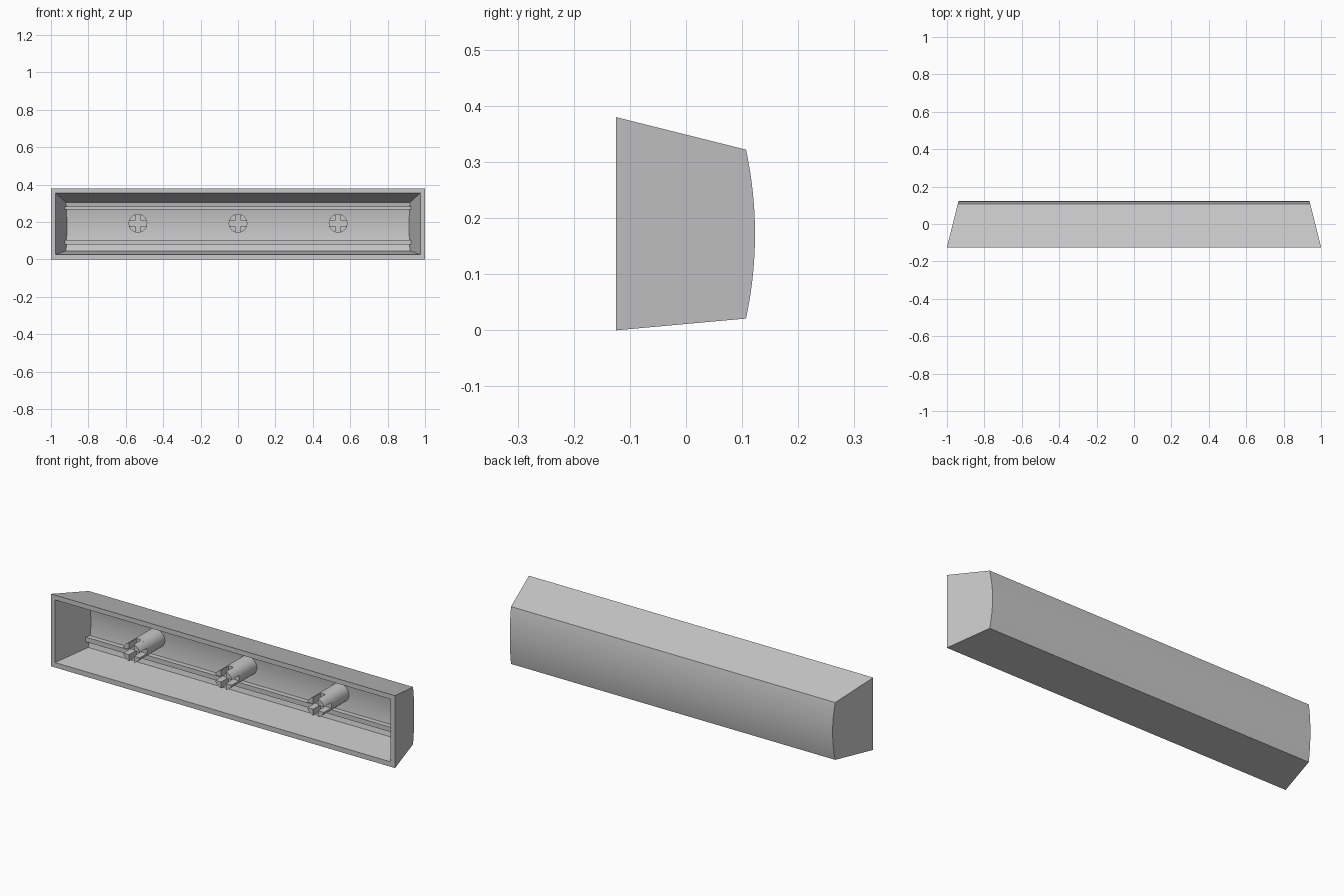
import bpy, bmesh, math

cube = bpy.data.objects.get("Cube")
if cube:
    bpy.data.objects.remove(cube)

GREY = (0.58, 0.58, 0.58, 1)
grey = bpy.data.materials.new("light grey plastic")
grey.use_nodes = True
grey.diffuse_color = GREY
grey.node_tree.nodes["Principled BSDF"].inputs["Base Color"].default_value = GREY

FRONT = -0.125


def finish(bm, name, weighted=False):
    bmesh.ops.recalc_face_normals(bm, faces=bm.faces[:])
    mesh = bpy.data.meshes.new(name)
    bm.to_mesh(mesh)
    bm.free()
    mesh.materials.append(grey)
    obj = bpy.data.objects.new(name, mesh)
    bpy.context.collection.objects.link(obj)
    bpy.ops.object.select_all(action='DESELECT')
    obj.select_set(True)
    bpy.context.view_layer.objects.active = obj
    bpy.ops.object.shade_smooth_by_angle(angle=math.radians(35))
    if weighted:
        mod = obj.modifiers.new("flat_face_normals", 'WEIGHTED_NORMAL')
        mod.keep_sharp = True


def open_shell(bm, half, taper, front_z, back_z, back_y, bulge, steps=20):
    """Tapered trough, open at the front, with a bulging back."""
    low, high = back_z
    profile = [(FRONT, front_z[0])]
    for i in range(steps + 1):
        t = i / steps
        profile.append((back_y + bulge * 4 * t * (1 - t), low + (high - low) * t))
    profile.append((FRONT, front_z[1]))
    left, right = [[bm.verts.new((s * (half - taper * (y - FRONT)), y, z)) for y, z in profile]
                   for s in (-1, 1)]
    bm.faces.new(left)
    bm.faces.new(right[::-1])
    for i in range(len(profile) - 1):
        bm.faces.new((left[i], right[i], right[i + 1], left[i + 1]))


# Hollow bar: rounded outer shell, inner shell, and the flat rim between them
bm = bmesh.new()
open_shell(bm, 1.0, 0.25, (0, 0.38), (0.021, 0.322), 0.107, 0.016)
sharp = [e for e in bm.edges if len(e.link_faces) == 2 and e.calc_face_angle() > 0.6]
bmesh.ops.bevel(bm, geom=sharp, offset=0.008, segments=4, profile=0.5, affect='EDGES')
open_shell(bm, 0.975, 0.285, (0.026, 0.355), (0.046, 0.305), 0.07, 0.016)
rim = [e for e in bm.edges if e.is_boundary]
for edge in rim:
    for v in edge.verts:
        v.co.y = FRONT
bmesh.ops.triangle_fill(bm, edges=rim, use_beauty=True, normal=(0, -1, 0))
finish(bm, "hollow_bar", weighted=True)


# Stiffening ribs along the inner back wall
def rib(name, z0, z1):
    bm = bmesh.new()
    bmesh.ops.create_cube(bm, size=1)
    for v in bm.verts:
        v.co.x *= 1.85
        v.co.y = 0.055 if v.co.y < 0 else 0.09
        v.co.z = z0 if v.co.z < 0 else z1
    finish(bm, name)


rib("lower_rib", 0.08, 0.105)
rib("upper_rib", 0.266, 0.284)


# Mounting stems: round post whose tip is split into four prongs by a cross slot
def prism(bm, outline, y0, y1):
    a = [bm.verts.new((x, y0, z)) for x, z in outline]
    b = [bm.verts.new((x, y1, z)) for x, z in outline]
    bm.faces.new(a)
    bm.faces.new(b[::-1])
    for i in range(len(a)):
        j = (i + 1) % len(a)
        bm.faces.new((a[i], b[i], b[j], a[j]))


def stem(name, cx, cz=0.193, r=0.05, slot=0.014, tip=-0.12, split=-0.06):
    bm = bmesh.new()
    ring = [(cx + r * math.cos(k * math.tau / 32), cz + r * math.sin(k * math.tau / 32))
            for k in range(32)]
    prism(bm, ring, split, 0.095)
    start = math.asin(slot / r)
    span = math.pi / 2 - 2 * start
    for sx in (-1, 1):
        for sz in (-1, 1):
            quarter = [(slot, slot)]
            for k in range(7):
                angle = start + span * k / 6
                quarter.append((r * math.cos(angle), r * math.sin(angle)))
            prism(bm, [(cx + sx * x, cz + sz * z) for x, z in quarter], tip, split)
    finish(bm, name)


for name, x in (("right_stem", -0.535), ("middle_stem", 0), ("left_stem", 0.535)):
    stem(name, x)
